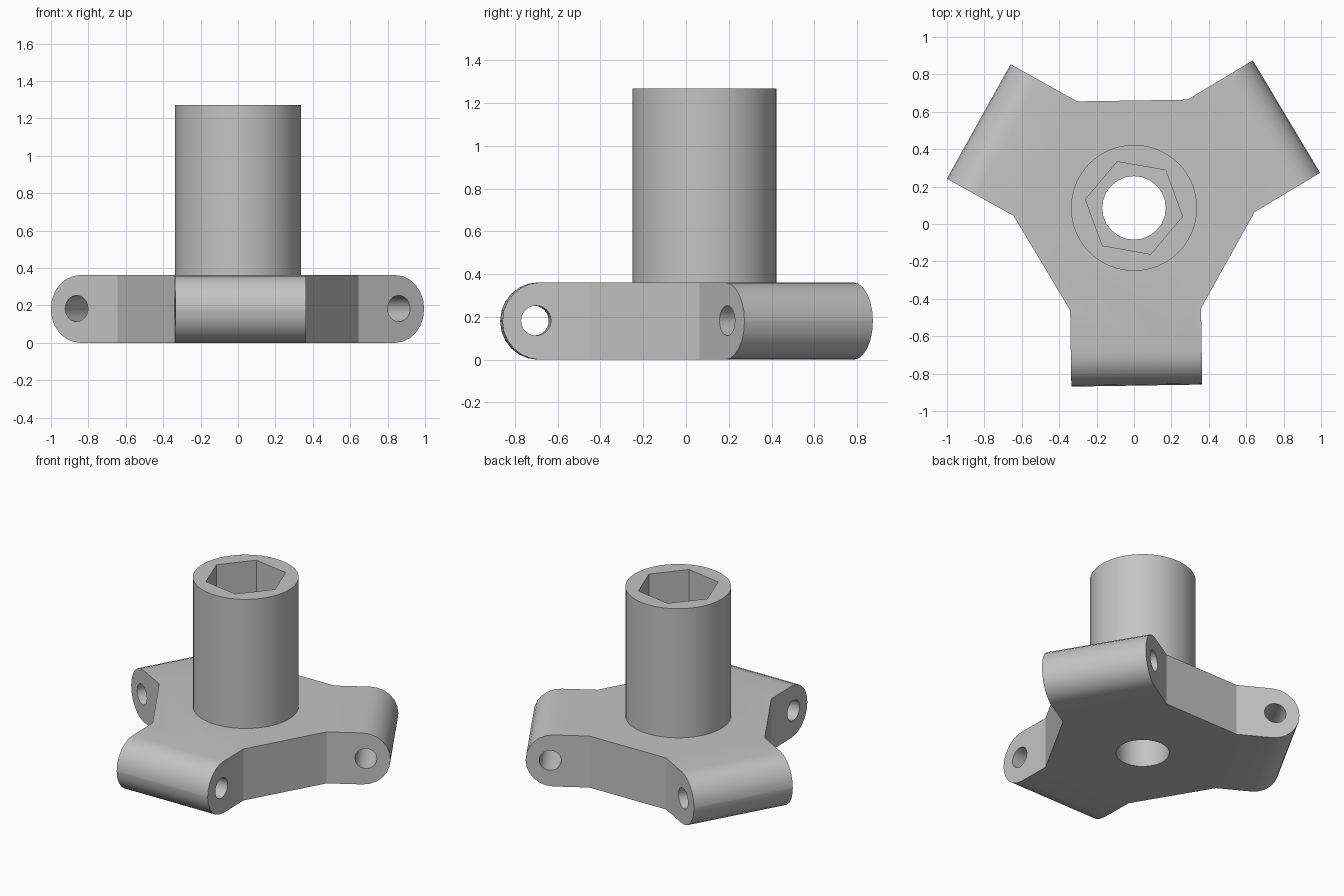
import bpy, bmesh, math
from mathutils import Matrix, Vector

cube = bpy.data.objects.get("Cube")
if cube:
    bpy.data.objects.remove(cube)

CENTRE = Vector((0, 0.086, 0))
PLATE_H, TOP = 0.362, 1.27
REACH, ROOT, HALF_W = 0.95, 0.542, 0.35
ARM_ANGLES = [math.radians(-89.1 + 120 * i) for i in range(3)]

grey = bpy.data.materials.new("plain grey")
grey.use_nodes = True
grey.diffuse_color = (0.55, 0.55, 0.55, 1)
grey.node_tree.nodes["Principled BSDF"].inputs["Base Color"].default_value = grey.diffuse_color


def finish(bm, name):
    mesh = bpy.data.meshes.new(name)
    bm.to_mesh(mesh)
    bm.free()
    obj = bpy.data.objects.new(name, mesh)
    bpy.context.collection.objects.link(obj)
    mesh.materials.append(grey)
    return obj


def prism(name, radius, z0, z1, sides, turn=0):
    """Upright prism on the central axis."""
    bm = bmesh.new()
    place = Matrix.Translation(CENTRE + Vector((0, 0, (z0 + z1) / 2))) @ Matrix.Rotation(turn, 4, "Z")
    bmesh.ops.create_cone(bm, cap_ends=True, segments=sides, radius1=radius,
                          radius2=radius, depth=z1 - z0, matrix=place)
    return finish(bm, name)


def pin(angle):
    """Cutter for the cross hole near the end of one arm."""
    bm = bmesh.new()
    place = (Matrix.Translation(CENTRE) @ Matrix.Rotation(angle, 4, "Z")
             @ Matrix.Translation((0.793, 0, 0.183)) @ Matrix.Rotation(math.pi / 2, 4, "X"))
    bmesh.ops.create_cone(bm, cap_ends=True, segments=24, radius1=0.07,
                          radius2=0.07, depth=1, matrix=place)
    return finish(bm, "pin_hole_cutter")


def combine(obj, other, operation):
    mod = obj.modifiers.new(operation, "BOOLEAN")
    mod.operation, mod.object, mod.solver = operation, other, "EXACT"
    bpy.context.view_layer.objects.active = obj
    bpy.ops.object.modifier_apply(modifier=mod.name)
    bpy.data.objects.remove(other)


# Three-armed plate: outline, extruded, with the arm ends rounded
bm = bmesh.new()
outline = []
for angle in ARM_ANGLES:
    for along, across in ((ROOT, -HALF_W), (REACH, -HALF_W), (REACH, HALF_W), (ROOT, HALF_W)):
        point = Matrix.Rotation(angle, 3, "Z") @ Vector((along, across, 0))
        outline.append(bm.verts.new(point + CENTRE))
base = bm.faces.new(outline)
new = bmesh.ops.extrude_face_region(bm, geom=[base])["geom"]
bmesh.ops.translate(bm, vec=(0, 0, PLATE_H), verts=[v for v in new if isinstance(v, bmesh.types.BMVert)])
bmesh.ops.recalc_face_normals(bm, faces=bm.faces)
tips = [e for e in bm.edges
        if all((v.co - CENTRE).xy.length > 0.9 for v in e.verts)
        and abs(e.verts[0].co.z - e.verts[1].co.z) < 0.01]
bmesh.ops.bevel(bm, geom=tips, offset=PLATE_H / 2 - 0.002, segments=6, profile=0.5, affect="EDGES")
body = finish(bm, "three_arm_socket")

# Tower, hexagonal socket, through bore and pin holes
combine(body, prism("tower", 0.337, 0.1, TOP, 64), "UNION")
combine(body, prism("hex_socket_cutter", 0.263, PLATE_H, TOP + 0.2, 6, math.radians(20)), "DIFFERENCE")
combine(body, prism("bore_cutter", 0.17, -0.2, PLATE_H + 0.1, 24), "DIFFERENCE")
for angle in ARM_ANGLES:
    combine(body, pin(angle), "DIFFERENCE")

bpy.ops.object.select_all(action="DESELECT")
body.select_set(True)
bpy.context.view_layer.objects.active = body
bpy.ops.object.shade_smooth_by_angle(angle=math.radians(28))
